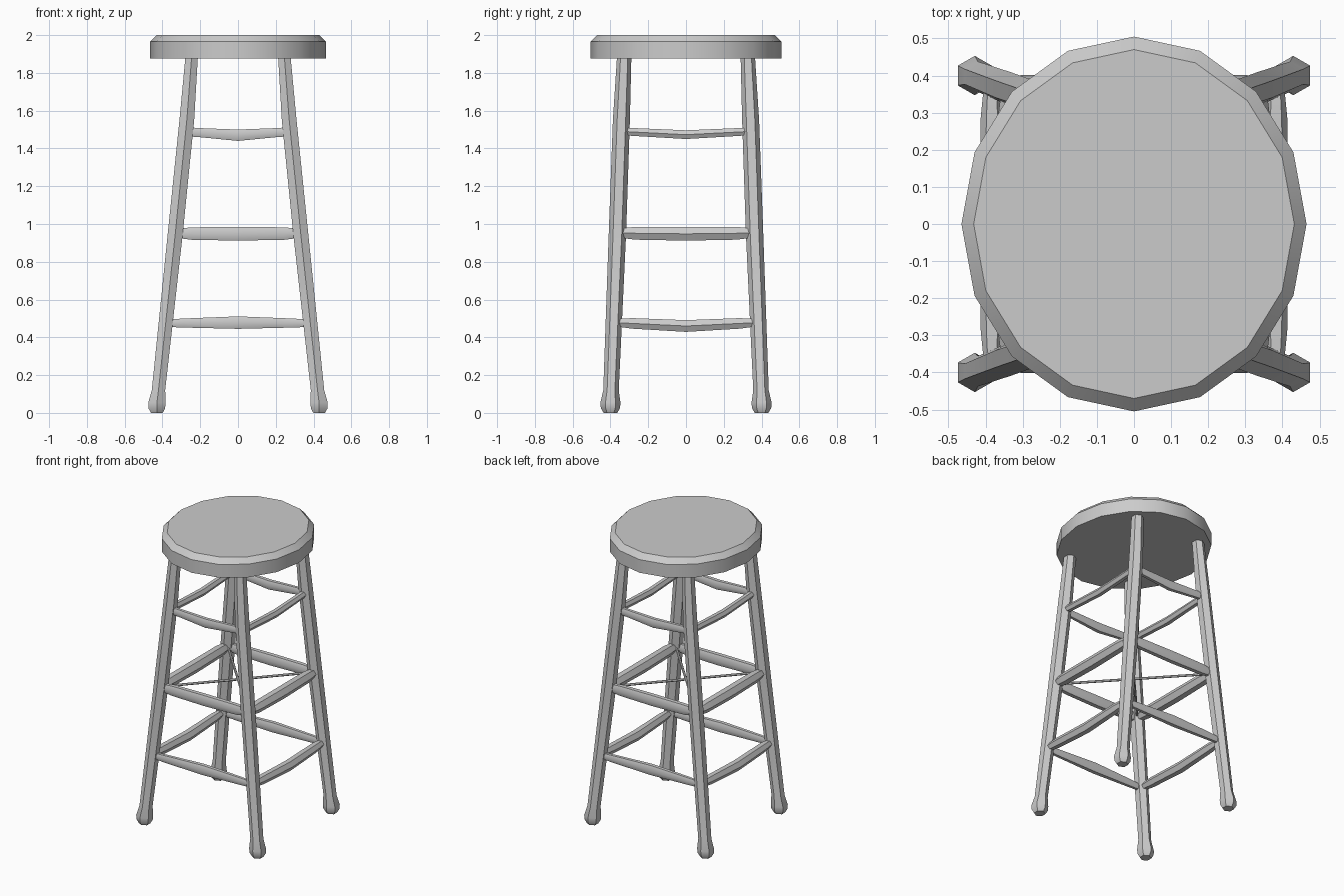
import bpy
import bmesh
import math
from mathutils import Vector

cube = bpy.data.objects.get("Cube")
if cube:
    bpy.data.objects.remove(cube, do_unlink=True)

grey = bpy.data.materials.new("plain grey")
grey.use_nodes = True
colour = (0.6, 0.6, 0.6, 1)
grey.diffuse_color = colour
grey.node_tree.nodes["Principled BSDF"].inputs["Base Color"].default_value = colour


def ring(centre, u, v, sides, turn=0.0):
    """Elliptical ring of points spanned by half-axes u and v."""
    angles = [turn + math.tau * i / sides for i in range(sides)]
    return [centre + u * math.cos(a) + v * math.sin(a) for a in angles]


def loft(name, rings, smooth_angle):
    """Skin a row of rings and cap both ends."""
    bm = bmesh.new()
    loops = [[bm.verts.new(p) for p in r] for r in rings]
    n = len(loops[0])
    for a, b in zip(loops, loops[1:]):
        for i in range(n):
            j = (i + 1) % n
            bm.faces.new((a[i], a[j], b[j], b[i]))
    bm.faces.new(loops[0])
    bm.faces.new(loops[-1])
    bmesh.ops.recalc_face_normals(bm, faces=bm.faces)
    mesh = bpy.data.meshes.new(name)
    bm.to_mesh(mesh)
    bm.free()
    mesh.materials.append(grey)
    obj = bpy.data.objects.new(name, mesh)
    bpy.context.collection.objects.link(obj)
    bpy.ops.object.select_all(action="DESELECT")
    obj.select_set(True)
    bpy.context.view_layer.objects.active = obj
    bpy.ops.object.shade_smooth_by_angle(angle=math.radians(smooth_angle))
    return obj


X, Y, Z = Vector((1, 0, 0)), Vector((0, 1, 0)), Vector((0, 0, 1))

# Seat: oval disc with a chamfered top rim
seat_profile = [(1.875, 0.465, 0.505), (1.965, 0.465, 0.505), (2.0, 0.432, 0.47)]
loft("seat", [ring(Z * z, X * rx, Y * ry, 16) for z, rx, ry in seat_profile], 30)

# Legs: splayed hexagonal posts with a swollen foot (z, x, y, radius)
leg_path = [(0.0, 0.43, 0.40, 0.036), (0.025, 0.43, 0.40, 0.051),
            (0.055, 0.429, 0.40, 0.053), (0.12, 0.421, 0.397, 0.041),
            (0.95, 0.332, 0.363, 0.046), (1.55, 0.271, 0.342, 0.045),
            (1.89, 0.245, 0.327, 0.038)]


def leg_centre(z):
    for (z0, x0, y0, _), (z1, x1, y1, _) in zip(leg_path, leg_path[1:]):
        if z0 <= z <= z1:
            t = (z - z0) / (z1 - z0)
            return x0 + (x1 - x0) * t, y0 + (y1 - y0) * t


for sx, side in ((1, "left"), (-1, "right")):
    for sy, end in ((-1, "front"), (1, "back")):
        loft(f"{end}_{side}_leg",
             [ring(Vector((sx * x, sy * y, z)), X * r, Y * r, 6, math.pi / 6)
              for z, x, y, r in leg_path], 30)


# Rungs: height, half thickness at end / shoulder / middle, and sag of the middle
def rung(name, along, across, half, offset, z, sizes, sag, depth, angle):
    end, shoulder, middle = sizes
    rings = []
    for t, size in ((-1, end), (-0.76, shoulder), (0, middle), (0.76, shoulder), (1, end)):
        centre = along * (half * t) + across * offset + Z * (z - sag * (1 - abs(t)))
        rings.append(ring(centre, across * (size * depth), Z * (size / 0.866), 6))
    loft(name, rings, angle)


front_rungs = [("lower", 0.475, (0.02, 0.024, 0.033), -0.003),
               ("middle", 0.95, (0.024, 0.033, 0.036), 0.002),
               ("upper", 1.488, (0.024, 0.024, 0.03), 0.018)]
side_rungs = [("lower", 0.478, (0.02, 0.028, 0.031), 0.018),
              ("middle", 0.952, (0.024, 0.034, 0.036), 0.004),
              ("upper", 1.49, (0.02, 0.021, 0.023), 0.017)]

for level, z, sizes, sag in front_rungs:
    x, y = leg_centre(z)
    for s, end in ((-1, "front"), (1, "back")):
        rung(f"{end}_{level}_rung", X, Y, x - 0.01, s * y, z, sizes, sag, 0.8, 65)
for level, z, sizes, sag in side_rungs:
    x, y = leg_centre(z)
    for s, side in ((1, "left"), (-1, "right")):
        rung(f"{side}_{level}_rung", Y, X, y - 0.01, s * x, z, sizes, sag, 1.1, 30)

# Thin crossed rods joining opposite legs
x, y = leg_centre(0.95)
for s, name in ((1, "first_cross_rod"), (-1, "second_cross_rod")):
    tip = Vector((x, s * y, 0))
    across = tip.normalized().cross(Z)
    loft(name, [ring(tip * t + Z * 0.95, across * 0.008, Z * 0.008, 6)
                for t in (-0.97, 0.97)], 30)
